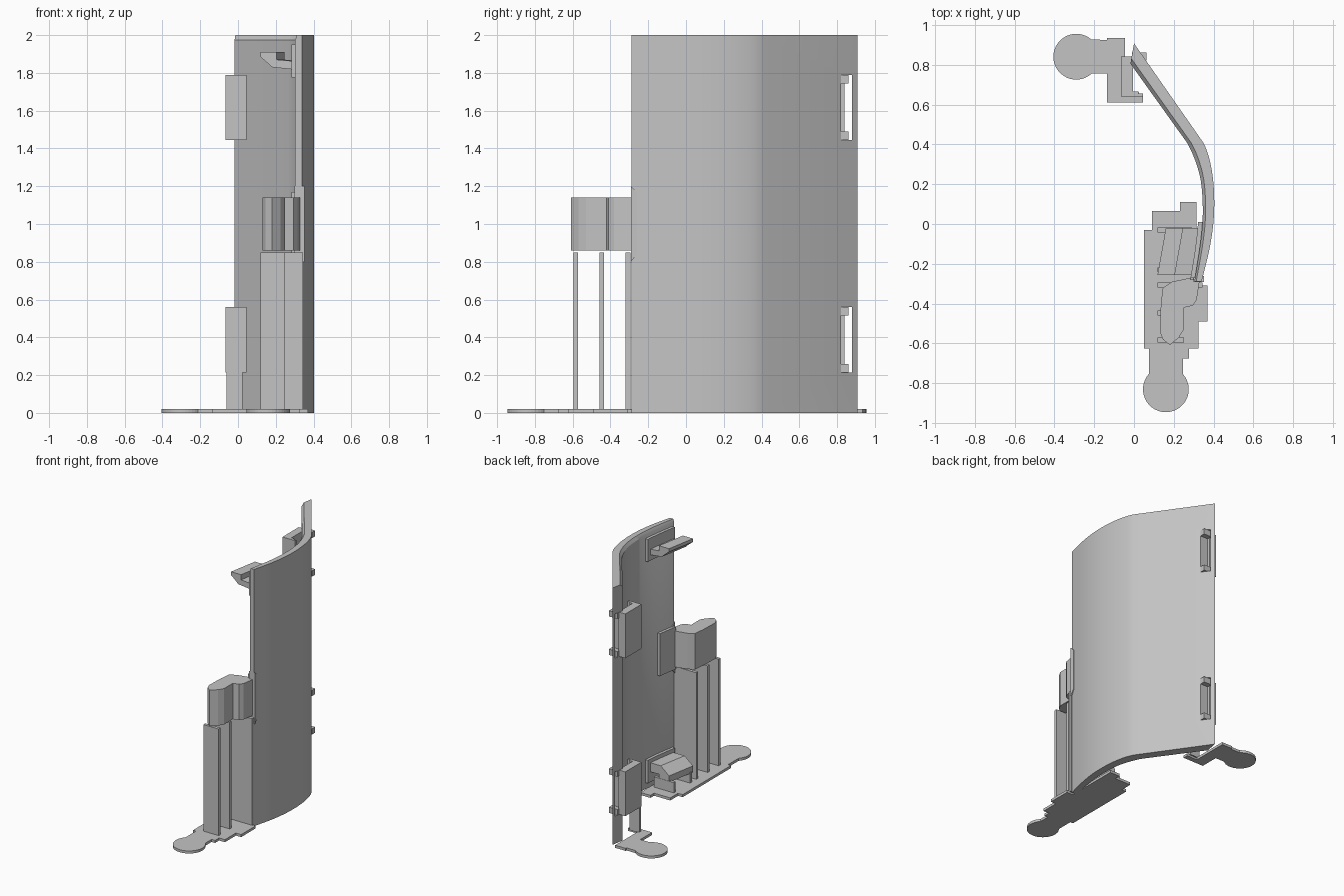
import bpy, bmesh, math
from mathutils import Vector

if "Cube" in bpy.data.objects:
    bpy.data.objects.remove(bpy.data.objects["Cube"])

mat = bpy.data.materials.new("light grey plastic")
mat.diffuse_color = (0.55, 0.55, 0.55, 1)
mat.use_nodes = True
mat.node_tree.nodes["Principled BSDF"].inputs["Base Color"].default_value = mat.diffuse_color


def loft(name, rings):
    """Close a solid through matching rings of 3D points, with capped ends."""
    bm = bmesh.new()
    loops = [[bm.verts.new(p) for p in r] for r in rings]
    n = len(loops[0])
    for a, b in zip(loops, loops[1:]):
        for i in range(n):
            j = (i + 1) % n
            bm.faces.new((a[i], a[j], b[j], b[i]))
    bm.faces.new(loops[0][::-1])
    bm.faces.new(loops[-1])
    bmesh.ops.recalc_face_normals(bm, faces=bm.faces)
    me = bpy.data.meshes.new(name)
    bm.to_mesh(me)
    bm.free()
    ob = bpy.data.objects.new(name, me)
    bpy.context.collection.objects.link(ob)
    me.materials.append(mat)
    return ob


def prism(name, pts, z0, z1):
    return loft(name, [[(x, y, z) for x, y in pts] for z in (z0, z1)])


def box(name, x0, x1, y0, y1, z0, z1):
    return prism(name, [(x0, y0), (x1, y0), (x1, y1), (x0, y1)], z0, z1)


def arc(cx, cy, r, a0, a1, n=28):
    return [(cx + r * math.cos(math.radians(a0 + (a1 - a0) * i / n)),
             cy + r * math.sin(math.radians(a0 + (a1 - a0) * i / n))) for i in range(n + 1)]


def curve(pts, steps=4):
    """Straight first span, then a smooth spline through the other points."""
    p = [Vector(q) for q in pts]
    out = [p[0]]
    for i in range(1, len(p) - 1):
        a, b, c = p[i - 1], p[i], p[i + 1]
        d = p[i + 2] if i + 2 < len(p) else c * 2 - b
        if i == 1:
            a = b + (b - a).normalized() * -(c - b).length
        for s in range(steps):
            t = s / steps
            out.append(0.5 * (2 * b + (c - a) * t + (2 * a - 5 * b + 4 * c - d) * t * t
                              + (3 * b - a - 3 * c + d) * t ** 3))
    return out + [p[-1]]


# Curved panel with a chamfered inner top rim
outer = curve([(0, .907), (.347, .41), (.375, .34), (.395, .24), (.403, .12),
               (.398, 0), (.378, -.13), (.34, -.288)])
inner = curve([(-.018, .805), (.265, .41), (.305, .325), (.335, .22), (.345, .1),
               (.343, 0), (.33, -.12), (.303, -.288)])
rim = [i.lerp(o, .25) for i, o in zip(inner, outer)]


def ring(ins, z_in, z_out):
    return [(*p, z_out) for p in outer] + [(*p, z_in) for p in reversed(ins)]


panel = loft("curved_panel", [ring(inner, 0, 0), ring(inner, 1.975, 1.99), ring(rim, 2, 2)])

# Two slots near the rear edge, each with a clip behind and tabs poking through
for k, z in enumerate((.215, 1.445)):
    cut = box("slot_cutter_%d" % k, -.2, .2, .82, .88, z, z + .345)
    cut.hide_render = True
    cut.hide_viewport = True
    m = panel.modifiers.new("slot", 'BOOLEAN')
    m.object = cut
    m.solver = 'EXACT'
    prism("clip_%d" % k, [(-.065, .64), (.045, .64), (.045, .655), (.022, .655), (.022, .665),
                          (-.005, .665), (-.005, .84), (-.065, .84)], z, z + .345)
    for e, zt in enumerate((z, z + .3)):
        box("clip_tab_%d_%d" % (k, e), -.01, .062, .82, .86, zt, zt + .045)

bpy.context.view_layer.objects.active = panel
panel.select_set(True)
bpy.ops.object.shade_smooth_by_angle(angle=math.radians(30))


# Plates on the inside face of the panel
def wall_x(y):
    for a, b in zip(inner, inner[1:]):
        if b.y <= y <= a.y:
            return a.lerp(b, (a.y - y) / (a.y - b.y)).x
    return inner[-1].x


def wall_plate(name, y0, y1, z0, z1, t=.022):
    ys = [y0 + (y1 - y0) * i / 6 for i in range(7)]
    pts = [(wall_x(y) + .01, y) for y in ys] + [(wall_x(y) - t, y) for y in reversed(ys)]
    return prism(name, pts, z0, z1)


wall_plate("upper_plate", -.27, .01, 1.775, 1.95)
wall_plate("lower_plate", -.27, .01, .05, .23)
wall_plate("grip_plate", -.28, -.12, .84, 1.17)


# Hooks: x-z profiles swept along the panel, sheared to follow it
def hook(name, prof):
    return loft(name, [[(x + dx, y, z) for x, z in prof]
                       for y, dx in ((-.02, .042), (-.255, 0))])


hook("upper_hook", [(.118, 1.91), (.118, 1.885), (.165, 1.845), (.18, 1.83), (.32, 1.815),
                    (.32, 1.86), (.205, 1.87), (.205, 1.91)])
hook("lower_hook", [(.118, .09), (.205, .09), (.205, .13), (.32, .13),
                    (.32, .2), (.19, .2), (.118, .14)])

# Grip block with its wedge at the panel edge
grip = prism("grip_block", [(.145, -.32), (.19, -.29), (.31, -.265), (.33, -.28), (.315, -.38),
                            (.295, -.41), (.25, -.42), (.25, -.53), (.225, -.57), (.18, -.608),
                            (.145, -.58), (.13, -.54), (.135, -.40)], .86, 1.14)
loft("edge_wedge", [[(x, y, z) for y, z in ((-.292, .80), (-.26, .84), (-.26, 1.17), (-.292, 1.2))]
                    for x in (.30, .352)])

# Thin support fins
for k, (y, x1, top) in enumerate(((-.583, .25, .85), (-.447, .25, .85), (-.307, .345, .85),
                                  (-.23, .29, .1), (-.03, .29, .1))):
    box("support_fin_%d" % k, .118, x1, y - .012, y + .012, .015, top)
box("rear_support", -.06, .025, .64, .66, .015, .215)

# Front base plate with round pad
prism("front_base", [(.05, -.03), (.09, -.03), (.09, .065), (.23, .065), (.23, .11), (.315, .11),
                     (.315, -.31), (.37, -.31), (.37, -.49), (.325, -.49), (.325, -.625),
                     (.275, -.625), (.275, -.675), (.245, -.675)]
      + arc(.16, -.83, .115, 42, -222) + [(.075, -.675), (.075, -.625), (.05, -.625)], 0, .02)

# Rear base plate with round pad
prism("rear_base", [(-.135, .925), (-.135, .935), (-.045, .935), (-.045, .65), (.045, .65),
                    (.045, .61), (-.135, .61), (-.135, .755)]
      + arc(-.29, .84, .115, -48, -312), 0, .02)
